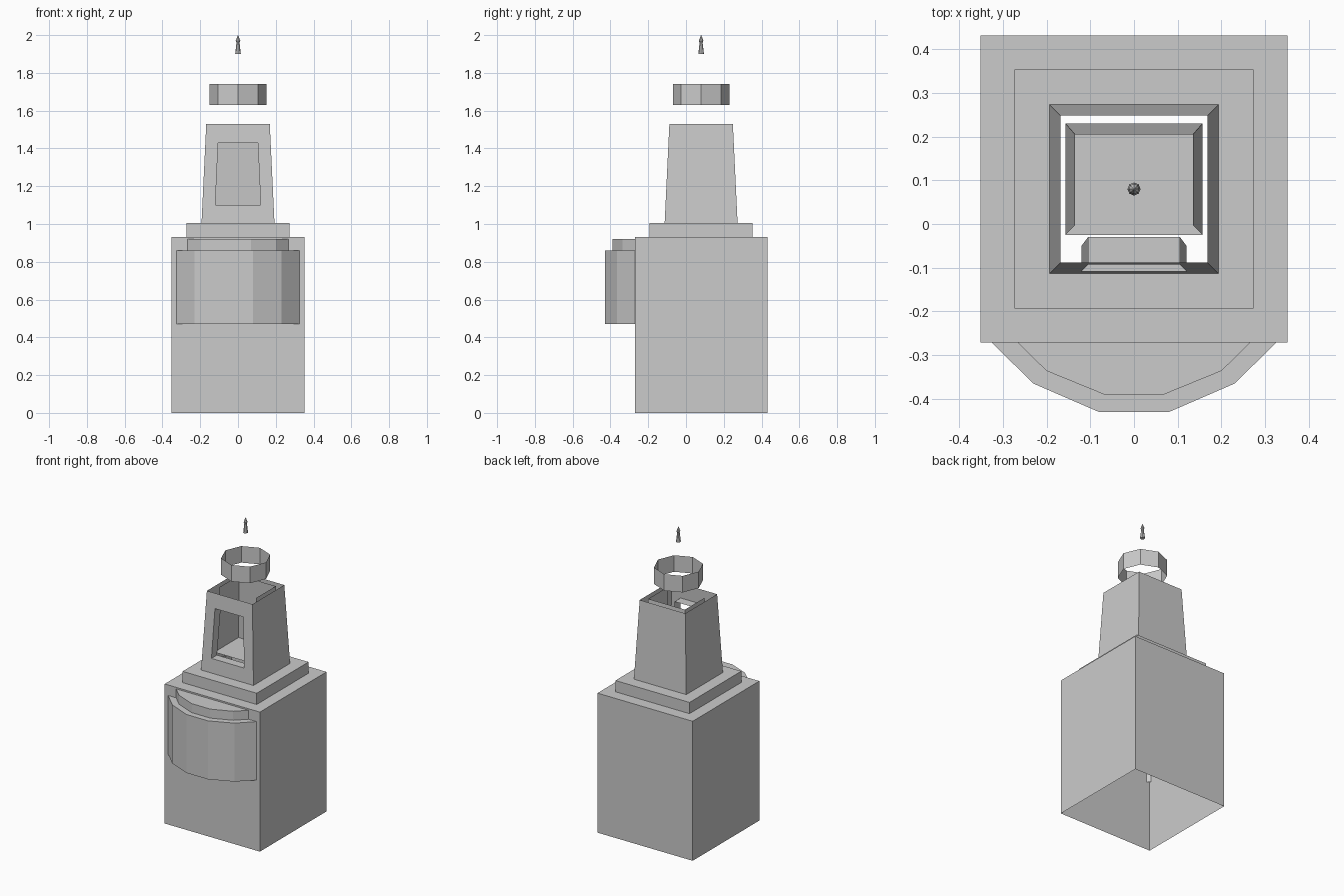
import bpy
from math import cos, sin, pi

if "Cube" in bpy.data.objects:
    bpy.data.objects.remove(bpy.data.objects["Cube"])

CY = 0.08  # y of the body's vertical axis


def make(name, verts, faces):
    mesh = bpy.data.meshes.new(name)
    mesh.from_pydata(verts, [], faces)
    mesh.update()
    ob = bpy.data.objects.new(name, mesh)
    bpy.context.collection.objects.link(ob)
    return ob


def loft(name, loops, closed=True, cap=False):
    """Skin between loops of equal length, optionally capping the last one."""
    n = len(loops[0])
    verts = [p for loop in loops for p in loop]
    faces = []
    for k in range(len(loops) - 1):
        a, b = k * n, (k + 1) * n
        for i in range(n if closed else n - 1):
            j = (i + 1) % n
            faces.append((a + i, a + j, b + j, b + i))
    if cap:
        faces.append(tuple(range((len(loops) - 1) * n, len(loops) * n)))
    return make(name, verts, faces)


def square(h, z):
    return [(-h, CY - h, z), (h, CY - h, z), (h, CY + h, z), (-h, CY + h, z)]


def circle(r, z, n):
    return [(r * cos(2 * pi * i / n), CY + r * sin(2 * pi * i / n), z) for i in range(n)]


# Stepped body, open underneath
loft("body", [square(0.351, 0), square(0.351, 0.93), square(0.273, 0.93),
              square(0.273, 1.005), square(0.193, 1.005)])


# Tapered tower, open at the top, with a window in the front wall
def tower_half(z):
    return 0.193 + (0.168 - 0.193) * (z - 1.005) / 0.525


low, high = square(0.193, 1.005), square(0.168, 1.53)
front = CY - tower_half(1.10), CY - tower_half(1.43)
window = [(-0.12, front[0], 1.10), (0.12, front[0], 1.10),
          (0.105, front[1], 1.43), (-0.105, front[1], 1.43)]
make("tower", low + high + window,
     [(1, 2, 6, 5), (2, 3, 7, 6), (3, 0, 4, 7),
      (0, 1, 9, 8), (1, 5, 10, 9), (5, 4, 11, 10), (4, 0, 8, 11)])

# Window reveal running inwards from the opening
inner = [(x, -0.05 if z < 1.2 else -0.03, z) for x, y, z in window]
loft("window_reveal", [window, inner])

# Inner lining: side and back walls with a floor
make("lining",
     [(-0.157, -0.025, 1.10), (-0.157, 0.23, 1.10), (0.157, 0.23, 1.10), (0.157, -0.025, 1.10),
      (-0.135, -0.003, 1.53), (-0.135, 0.205, 1.53), (0.135, 0.205, 1.53), (0.135, -0.003, 1.53)],
     [(0, 1, 5, 4), (1, 2, 6, 5), (2, 3, 7, 6), (3, 2, 1, 0)])

# Faceted bulging front panel with a smaller step on top
half_outer = [(0.08, -0.43), (0.23, -0.365), (0.345, -0.252)]
half_inner = [(0.068, -0.39), (0.2, -0.336), (0.293, -0.245)]


def arc(half, z):
    return [(-x, y, z) for x, y in reversed(half)] + [(x, y, z) for x, y in half]


loft("front_panel", [arc(half_outer, 0.47), arc(half_outer, 0.86), arc(half_inner, 0.86),
                     arc(half_inner, 0.92)], closed=False, cap=True)

# Floating octagonal ring
loft("ring", [circle(0.15, 1.63, 8), circle(0.15, 1.74, 8)])

# Small finial at the very top
loft("finial", [list(reversed(circle(0.001, 1.90, 8)))[::-1], circle(0.015, 1.90, 8),
                circle(0.008, 1.96, 8), circle(0.012, 1.97, 8), circle(0.001, 2.0, 8)], cap=True)
